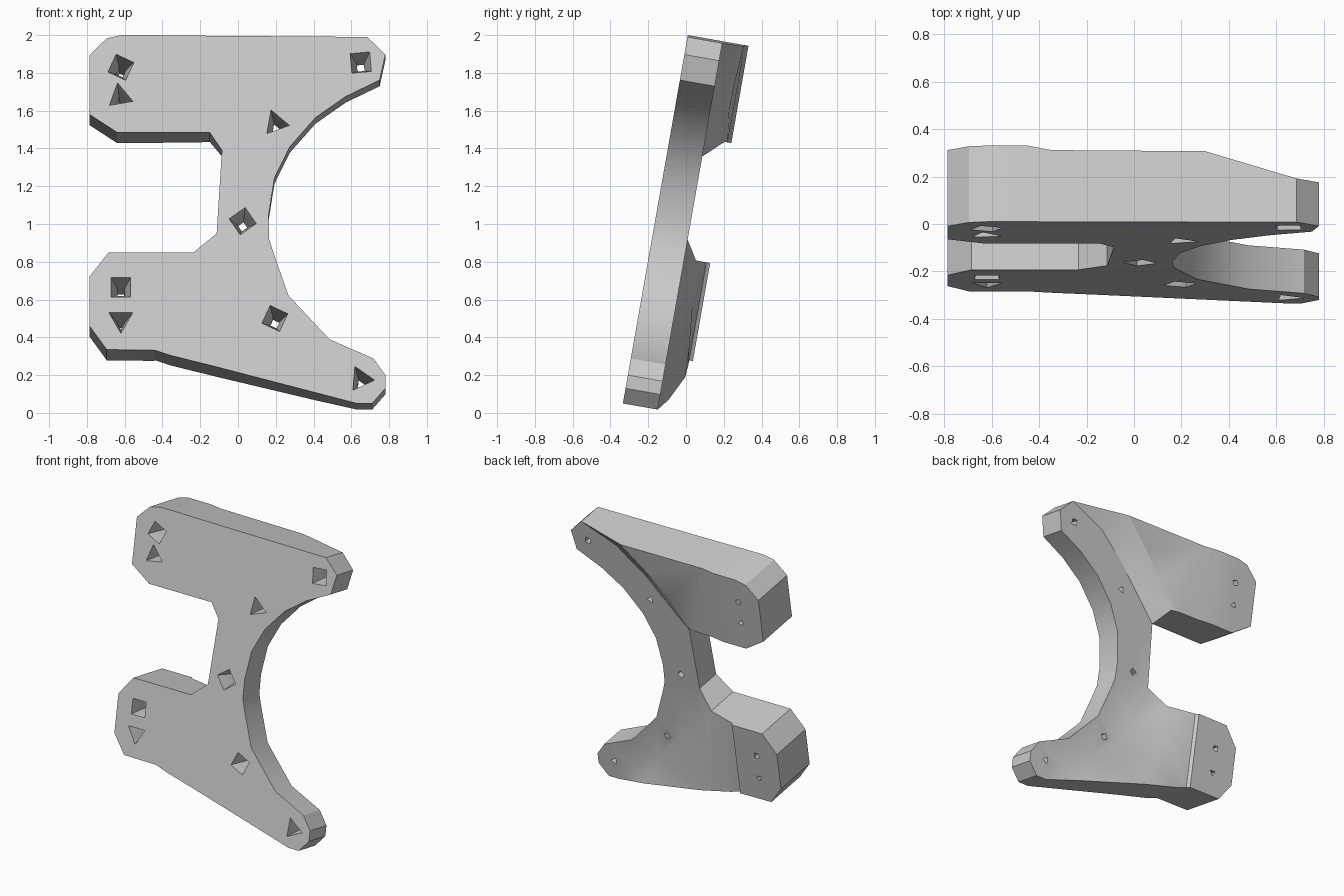
import bpy, bmesh, math
from mathutils import Vector
from mathutils.geometry import delaunay_2d_cdt

cube = bpy.data.objects.get("Cube")
if cube:
    bpy.data.objects.remove(cube)

TILT = math.radians(10)
THIN, WEB, PAD = 0.187, 0.306, 0.326


def place(x, z, w):
    """Front-face position (x, z) and depth w on the leaning plate."""
    return Vector((x, -0.343 + z * math.tan(TILT) + w * math.cos(TILT), z - w * math.sin(TILT)))


# Outline, clockwise from the front: x, height, depth of the back edge
upper_arm = [
    (-.15, 1.485, .29), (-.21, 1.485, WEB), (-.36, 1.485, .31), (-.46, 1.485, PAD),
    (-.64, 1.485, PAD), (-.786, 1.58, PAD), (-.786, 1.893, PAD), (-.695, 1.983, PAD),
    (-.617, 2.0, PAD), (-.45, 2.0, PAD), (-.35, 1.998, .307), (.3, 1.993, .303),
    (.685, 1.99, THIN), (.78, 1.897, THIN), (.75, 1.762, THIN)]
inner_curve = [(x, z, THIN) for x, z in (
    (.57, 1.675), (.41, 1.563), (.275, 1.41), (.193, 1.245), (.162, 1.05), (.165, .92),
    (.19, .84), (.267, .622), (.485, .389), (.717, .288), (.78, .2), (.78, .13),
    (.71, .05), (.63, .05))]
lower_arm = [
    (.4, .11, .235), (-.1, .24, .3), (-.36, .305, WEB), (-.435, .33, WEB), (-.45, .332, PAD),
    (-.695, .335, PAD), (-.786, .46, PAD), (-.786, .722, PAD), (-.685, .85, PAD),
    (-.45, .85, PAD), (-.435, .85, WEB), (-.235, .85, .25), (-.113, .95, THIN),
    (-.085, 1.39, THIN)]
outline = (upper_arm + inner_curve + lower_arm)[::-1]

# Creases across the back: edge of the thin strip, and the pad steps
strip_upper = [(.685, 1.99, THIN), (.42, 1.88, THIN), (.22, 1.71, THIN),
               (.08, 1.56, THIN), (-.085, 1.39, THIN)]
strip_lower = [(-.113, .95, THIN), (-.045, .66, THIN), (.1, .5, THIN),
               (.28, .34, THIN), (.5, .17, THIN), (.63, .05, THIN)]
web_upper = [(.3, 1.993, .303), (.12, 1.82, .29), (-.03, 1.65, .285), (-.15, 1.485, .29)]
web_lower = [(-.235, .85, .25), (-.2, .6, .275), (-.14, .4, .295), (-.1, .24, .3)]
pad_upper = [(-.45, 2.0, PAD), (-.46, 1.485, PAD)]
pad_lower = [(-.45, .85, PAD), (-.45, .332, PAD)]
step_lower = [(-.435, .85, WEB), (-.435, .33, WEB)]

points = list(outline)
edges = []
for crease in (strip_upper, strip_lower, web_upper, web_lower, pad_upper, pad_lower, step_lower):
    for p in crease:
        if p not in points:
            points.append(p)
    edges += [(points.index(a), points.index(b)) for a, b in zip(crease, crease[1:])]

count = len(outline)
flat = [Vector(p[:2]) for p in points]
verts, _, faces, origin, _, _ = delaunay_2d_cdt(flat, edges, [list(range(count))], 1, 1e-5)

# Bracket body: flat front, creased back, straight side walls
bm = bmesh.new()
front = [bm.verts.new(place(x, z, 0)) for x, z, w in outline]
bm.faces.new(front)
back, rim = [], {}
for co, src in zip(verts, origin):
    depth = points[src[0]][2] if src else THIN
    v = bm.verts.new(place(co.x, co.y, depth))
    back.append(v)
    for s in src:
        rim[s] = v
for f in faces:
    bm.faces.new([back[i] for i in f])
for i in range(count):
    j = (i + 1) % count
    bm.faces.new((front[i], front[j], rim[j], rim[i]))
bmesh.ops.recalc_face_normals(bm, faces=bm.faces)
mesh = bpy.data.meshes.new("bracket_body")
bm.to_mesh(mesh)
bm.free()
body = bpy.data.objects.new("bracket_body", mesh)
bpy.context.collection.objects.link(body)

# Tapered screw holes: x, height, sides, turn in degrees
holes = [(-.62, 1.83, 4, 20), (-.625, 1.675, 3, 100), (.65, 1.855, 4, 50),
         (.2, 1.535, 3, 110), (.025, 1.015, 4, 80), (-.62, .665, 4, 45),
         (-.62, .495, 3, 30), (.195, .5, 4, 20), (.65, .18, 3, 115)]
bm = bmesh.new()
for x, z, sides, turn in holes:
    rings = []
    for w, r in ((-.02, .079), (.16, .027), (.4, .023)):
        ring = []
        for k in range(sides):
            a = math.radians(turn) + math.tau * k / sides
            ring.append(bm.verts.new(place(x + r * math.cos(a), z + r * math.sin(a), w)))
        rings.append(ring)
    bm.faces.new(rings[0])
    bm.faces.new(rings[-1][::-1])
    for a, b in zip(rings, rings[1:]):
        for k in range(sides):
            n = (k + 1) % sides
            bm.faces.new((a[k], b[k], b[n], a[n]))
bmesh.ops.recalc_face_normals(bm, faces=bm.faces)
cut_mesh = bpy.data.meshes.new("hole_cutter")
bm.to_mesh(cut_mesh)
bm.free()
cutter = bpy.data.objects.new("hole_cutter", cut_mesh)
cutter.hide_render = True
bpy.context.collection.objects.link(cutter)

mod = body.modifiers.new("screw_holes", 'BOOLEAN')
mod.operation = 'DIFFERENCE'
mod.solver = 'EXACT'
mod.use_self = True
mod.object = cutter
bpy.ops.object.select_all(action='DESELECT')
body.select_set(True)
bpy.context.view_layer.objects.active = body
bpy.ops.object.modifier_apply(modifier=mod.name)
bpy.data.objects.remove(cutter)

# Plain grey finish
grey = bpy.data.materials.new("plain_grey")
grey.use_nodes = True
colour = (0.6, 0.6, 0.6, 1)
grey.diffuse_color = colour
grey.node_tree.nodes["Principled BSDF"].inputs["Base Color"].default_value = colour
body.data.materials.clear()
body.data.materials.append(grey)
bpy.ops.object.shade_smooth_by_angle(angle=math.radians(30))
